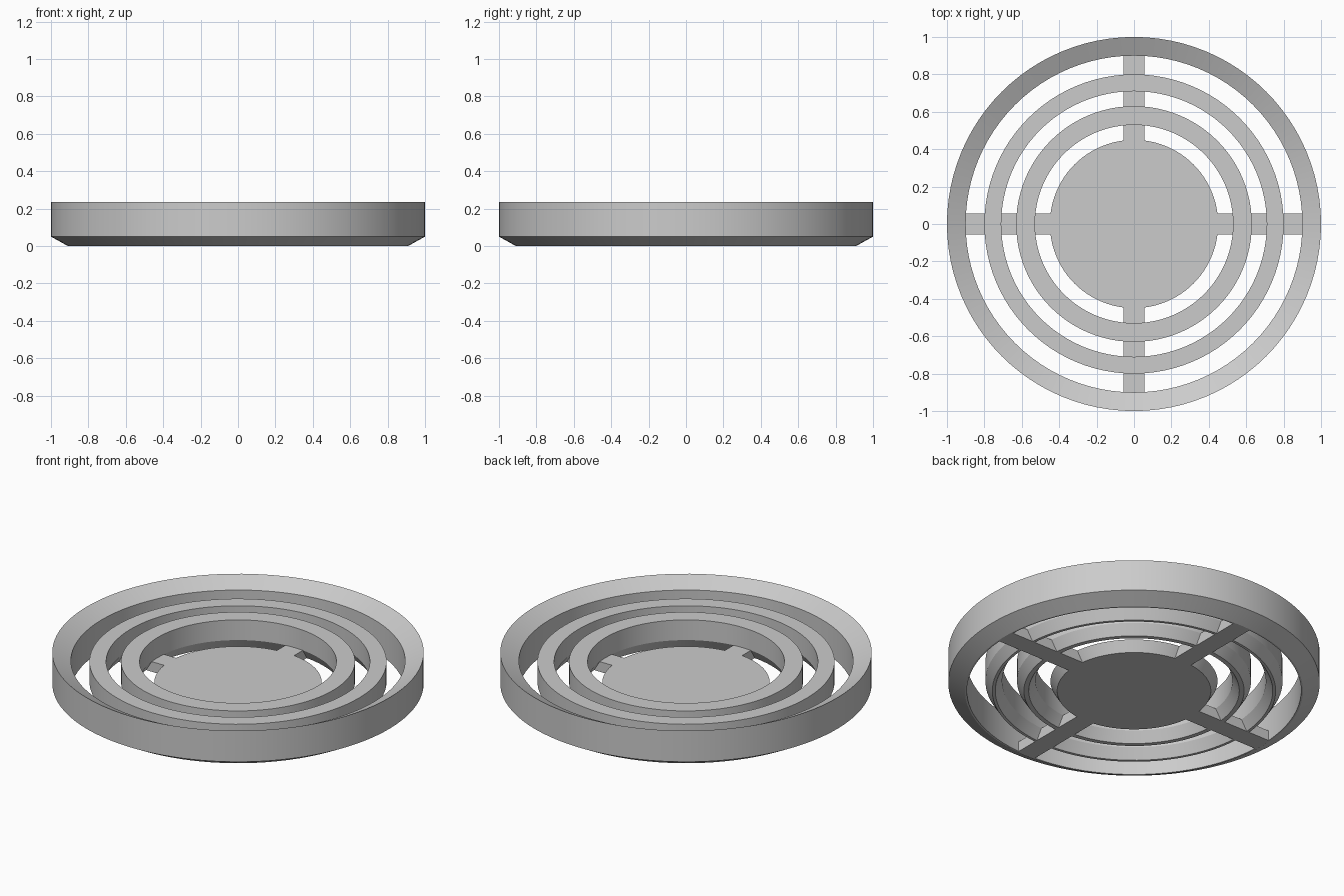
import bpy, bmesh, math
from mathutils import Matrix

if "Cube" in bpy.data.objects:
    bpy.data.objects.remove(bpy.data.objects["Cube"])

SEGMENTS = 96
BASE = 0.06        # thickness of the chamfered floor layer
RING_TOP = 0.18

grey = bpy.data.materials.new("plain grey")
grey.use_nodes = True
grey.diffuse_color = (0.6, 0.6, 0.6, 1)
grey.node_tree.nodes["Principled BSDF"].inputs["Base Color"].default_value = (0.6, 0.6, 0.6, 1)


def finish(name, bm):
    bmesh.ops.recalc_face_normals(bm, faces=bm.faces)
    mesh = bpy.data.meshes.new(name)
    bm.to_mesh(mesh)
    bm.free()
    mesh.materials.append(grey)
    obj = bpy.data.objects.new(name, mesh)
    bpy.context.collection.objects.link(obj)
    bpy.ops.object.select_all(action='DESELECT')
    obj.select_set(True)
    bpy.context.view_layer.objects.active = obj
    bpy.ops.object.shade_smooth_by_angle(angle=math.radians(20))
    return obj


def lathe(name, profile):
    """Revolve a closed (radius, height) profile around the z axis."""
    bm = bmesh.new()
    loops = []
    for i in range(SEGMENTS):
        a = 2 * math.pi * i / SEGMENTS
        loops.append([bm.verts.new((r * math.cos(a), r * math.sin(a), z)) for r, z in profile])
    n = len(profile)
    for i in range(SEGMENTS):
        p, q = loops[i], loops[(i + 1) % SEGMENTS]
        for j in range(n):
            k = (j + 1) % n
            bm.faces.new((p[j], q[j], q[k], p[k]))
    return finish(name, bm)


# Outer rim: top slopes inward, underside chamfered outward
lathe("outer_rim", [(0.9, 0), (0.91, 0), (1, 0.05), (1, 0.235), (0.9, 0.185)])

# Inner rings: flat tops and wedge-shaped undersides
for name, inner, outer in (("middle_ring", 0.71, 0.80), ("inner_ring", 0.53, 0.63)):
    lathe(name, [(inner + 0.037, 0), (outer - 0.037, 0), (outer, BASE),
                 (outer, RING_TOP), (inner, RING_TOP), (inner, BASE)])

# Central disc, narrower at the bottom
bm = bmesh.new()
bmesh.ops.create_cone(bm, cap_ends=True, segments=SEGMENTS, radius1=0.414, radius2=0.45,
                      depth=BASE, matrix=Matrix.Translation((0, 0, BASE / 2)))
finish("central_disc", bm)

# Four spokes joining the disc, rings and rim
for i, side in enumerate(("left", "back", "right", "front")):
    bm = bmesh.new()
    bmesh.ops.create_cube(bm, size=1)
    start, end = 0.40, 0.905
    bmesh.ops.scale(bm, vec=(end - start, 0.114, BASE), verts=bm.verts)
    bmesh.ops.translate(bm, vec=((start + end) / 2, 0, BASE / 2), verts=bm.verts)
    bmesh.ops.rotate(bm, cent=(0, 0, 0), matrix=Matrix.Rotation(i * math.pi / 2, 3, 'Z'), verts=bm.verts)
    finish(side + "_spoke", bm)
